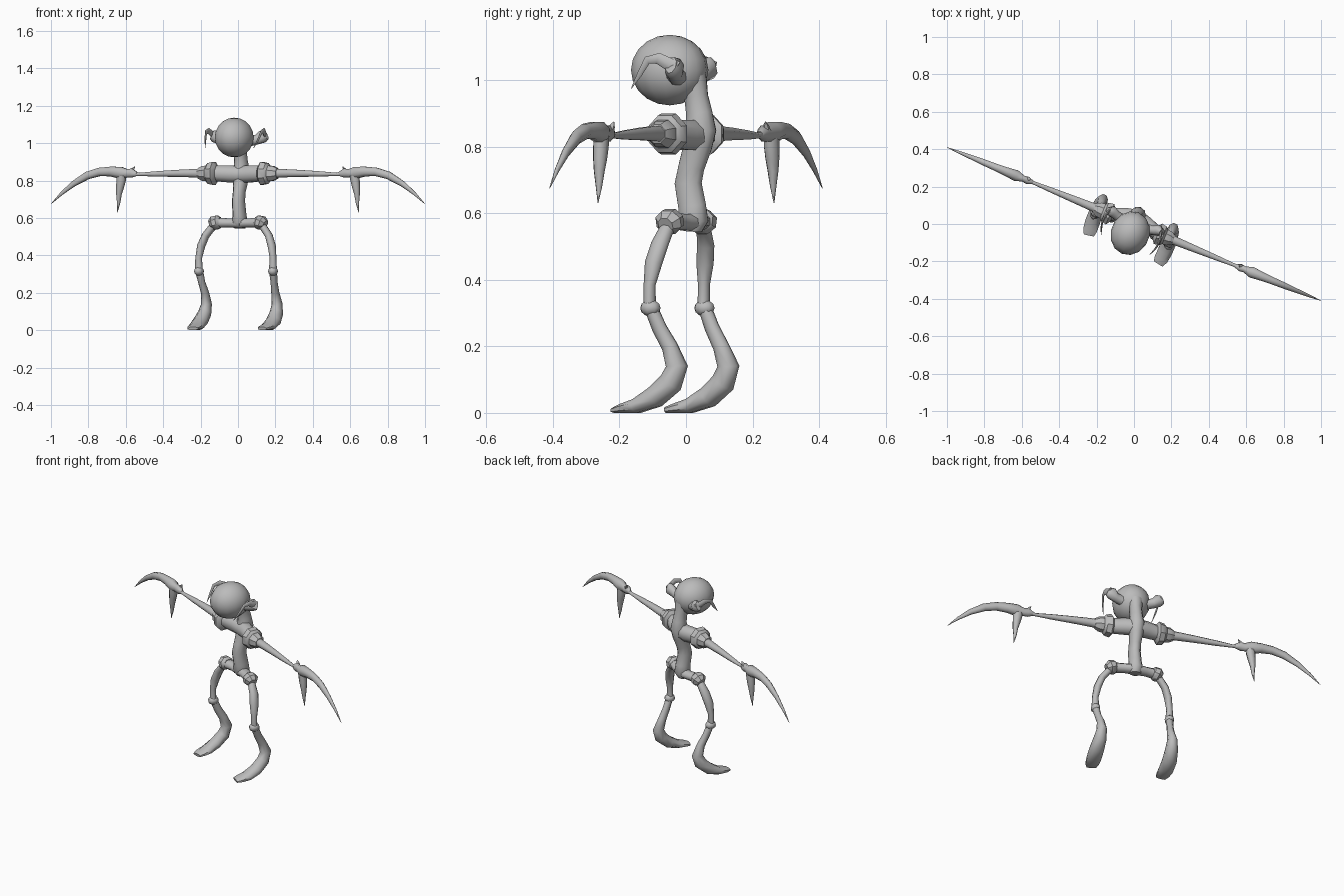
import bpy, bmesh, math
from mathutils import Vector

TURN = math.radians(-22.3)   # the whole figure is turned about z

grey = bpy.data.materials.new("bone grey")
grey.diffuse_color = (0.5, 0.5, 0.5, 1)


def finish(bm, name, mirror, angle=60):
    bmesh.ops.recalc_face_normals(bm, faces=bm.faces)
    me = bpy.data.meshes.new(name)
    bm.to_mesh(me)
    bm.free()
    me.materials.append(grey)
    ob = bpy.data.objects.new(name, me)
    bpy.context.collection.objects.link(ob)
    ob.rotation_euler.z = TURN
    bpy.ops.object.select_all(action='DESELECT')
    ob.select_set(True)
    bpy.context.view_layer.objects.active = ob
    bpy.ops.object.shade_smooth_by_angle(angle=math.radians(angle))
    if mirror:
        mod = ob.modifiers.new("mirror", 'MIRROR')
        mod.use_mirror_merge = False
    return ob


def tube(name, stations, ref, mirror=True, sides=8, angle=60):
    """Loft through (x, y, z, half width along ref, half width across)."""
    bm = bmesh.new()
    pts = [Vector(s[:3]) for s in stations]
    ref = Vector(ref)
    rings = []
    for i, s in enumerate(stations):
        t = (pts[min(i + 1, len(pts) - 1)] - pts[max(i - 1, 0)]).normalized()
        w = (ref - t * ref.dot(t)).normalized()
        h = t.cross(w)
        ring = []
        for k in range(sides):
            a = 2 * math.pi * (k + 0.5) / sides
            p = pts[i] + w * (s[3] * math.cos(a)) + h * (s[4] * math.sin(a))
            p.z = max(p.z, 0)
            ring.append(bm.verts.new(p))
        rings.append(ring)
    for a, b in zip(rings, rings[1:]):
        for k in range(sides):
            n = (k + 1) % sides
            bm.faces.new((a[k], a[n], b[n], b[k]))
    bm.faces.new(rings[0])
    bm.faces.new(rings[-1])
    return finish(bm, name, mirror, angle)


def ball(name, centre, size, mirror=True, u=10, v=7):
    bm = bmesh.new()
    bmesh.ops.create_uvsphere(bm, u_segments=u, v_segments=v, radius=1)
    for p in bm.verts:
        p.co = Vector(centre) + Vector(a * b for a, b in zip(p.co, size))
    return finish(bm, name, mirror)


X, Y = (1, 0, 0), (0, 1, 0)

# Head
ball("head", (0, -.053, 1.03), (.104, .119, .106), False, 14, 10)

# Ears: a cupped stem and a thin drooping leaf
tube("ear_stem", [(.07, .0, 1.01, .03, .028), (.11, .008, 1.02, .026, .028),
                  (.135, .018, 1.035, .03, .036), (.155, .015, 1.045, .018, .028)], Y)
tube("ear_leaf", [(.146, .03, 1.035, .008, .022), (.16, -.025, 1.065, .008, .017),
                  (.16, -.06, 1.06, .005, .012), (.152, -.09, 1.015, .004, .008),
                  (.14, -.12, .975, .001, .001)], X, sides=6)

# Spine and neck
tube("spine", [(0, .022, .545, .032, .028), (0, .024, .575, .042, .048),
               (0, .02, .62, .036, .045), (0, .007, .69, .034, .044),
               (0, .018, .74, .033, .042), (0, .038, .80, .04, .045),
               (0, .048, .85, .045, .049), (0, .043, .90, .036, .042),
               (0, .033, .95, .034, .038), (0, .02, 1.01, .045, .045)],
     X, False, 10)

# Shoulder girdle with faceted collars
tube("shoulder_bar", [(-.01, .035, .833, .05, .047), (.06, .025, .835, .044, .049),
                      (.13, .003, .838, .038, .045), (.17, 0, .838, .038, .04)], Y)
tube("shoulder_collar", [(.122, 0, .838, .038, .045), (.138, 0, .838, .064, .066),
                         (.168, 0, .838, .058, .06), (.18, 0, .838, .045, .045),
                         (.205, 0, .838, .042, .042), (.228, 0, .838, .028, .03)],
     Y, angle=35)

# Arms
tube("arm", [(.215, 0, .838, .026, .026), (.26, 0, .839, .024, .024),
             (.36, 0, .838, .02, .02), (.48, 0, .835, .015, .015),
             (.57, 0, .833, .01, .009), (.62, 0, .836, .012, .012)], Y)

# Hands: palm flowing into one long curved claw, a thumb claw and a spur
tube("hand_claw", [(.585, 0, .835, .01, .012), (.615, 0, .84, .022, .026),
                   (.64, 0, .838, .018, .024), (.68, 0, .842, .032, .034),
                   (.735, 0, .848, .026, .028), (.80, 0, .846, .021, .024),
                   (.87, 0, .827, .018, .022), (.95, 0, .783, .012, .016),
                   (1.02, 0, .73, .007, .009), (1.08, 0, .675, .001, .001)], Y)
tube("thumb_claw", [(.672, 0, .845, .024, .03), (.676, 0, .80, .024, .026),
                    (.682, 0, .765, .022, .022), (.688, 0, .725, .017, .015),
                    (.69, 0, .68, .01, .009), (.697, 0, .63, .001, .001)], Y, sides=7)
tube("wrist_spur", [(.62, .005, .845, .016, .014), (.61, .01, .862, .01, .008),
                    (.60, .012, .875, .001, .001)], Y, sides=5)

# Pelvis and hip joints
tube("pelvis_bar", [(-.01, .022, .572, .042, .028), (.06, .015, .573, .032, .026),
                    (.11, .002, .575, .032, .028), (.145, 0, .575, .036, .032)], Y)
tube("hip_joint", [(.10, 0, .58, .026, .026), (.115, 0, .578, .042, .038),
                   (.14, 0, .572, .044, .04), (.158, -.002, .563, .026, .026)],
     Y, angle=35)

# Legs: thigh, knee, then shin running into a long flat foot
tube("thigh", [(.12, 0, .57, .022, .024), (.152, -.004, .545, .02, .023),
               (.183, -.011, .505, .02, .027), (.204, -.022, .45, .021, .027),
               (.215, -.03, .385, .018, .018), (.214, -.03, .32, .022, .018)], X)
ball("knee", (.214, -.028, .315), (.027, .033, .025), u=8, v=6)
tube("shin_and_foot", [(.214, -.03, .325, .022, .02), (.209, -.001, .255, .018, .023),
                       (.203, .03, .20, .021, .025), (.204, .054, .14, .028, .034),
                       (.207, .035, .09, .036, .037), (.211, -.015, .047, .042, .034),
                       (.209, -.075, .02, .043, .024), (.205, -.12, .013, .04, .016),
                       (.20, -.147, .008, .03, .01)], X)
